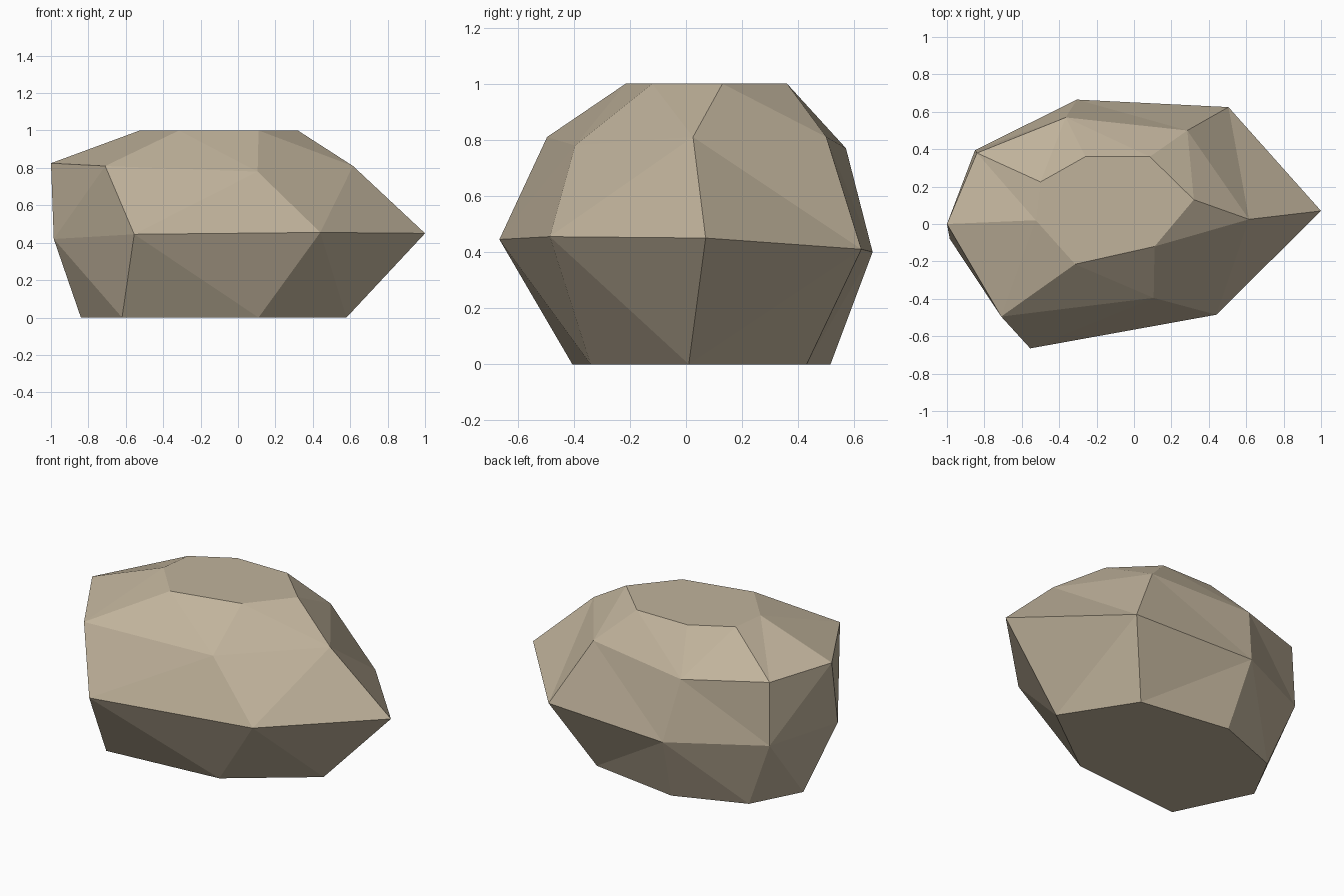
import bpy, bmesh

if "Cube" in bpy.data.objects:
    bpy.data.objects.remove(bpy.data.objects["Cube"])

# Four irregular seven-sided rings, from the ground up (counter-clockwise from +x)
base = [(.58, .01, 0), (.31, .43, 0), (-.26, .515, 0), (-.68, .355, 0),
        (-.84, .05, 0), (-.62, -.405, 0), (.11, -.34, 0)]
belly = [(1, .07, .45), (.505, .625, .41), (-.305, .665, .40), (-.85, .395, .42),
         (-.985, -.08, .42), (-.555, -.665, .445), (.44, -.485, .455)]
shoulder = [(.615, .025, .81), (.285, .50, .81), (-.365, .57, .77), (-.84, .38, .805),
            (-1, 0, .825), (-.71, -.495, .81), (.105, -.395, .78)]
crown = [(.32, .13, 1), (.085, .36, 1), (-.26, .36, 1), (-.50, .225, 1),
         (-.525, .02, 1), (-.315, -.215, 1), (.11, -.12, 1)]

bm = bmesh.new()
rings = [[bm.verts.new(p) for p in ring] for ring in (base, belly, shoulder, crown)]

# Facets between neighbouring rings, split along the shorter diagonal
sides = []
for low, high in zip(rings, rings[1:]):
    n = len(low)
    for i in range(n):
        j = (i + 1) % n
        sides.append(bm.faces.new((low[i], low[j], high[j], high[i])))
bmesh.ops.triangulate(bm, faces=sides, quad_method='SHORT_EDGE')

# Flat underside and flat top
bm.faces.new(rings[0][::-1])
bm.faces.new(rings[-1])
bmesh.ops.recalc_face_normals(bm, faces=bm.faces[:])

mesh = bpy.data.meshes.new("rock")
bm.to_mesh(mesh)
bm.free()

# Single sandy stone colour
stone = bpy.data.materials.new("sandy stone")
stone.diffuse_color = (.53, .45, .33, 1)
stone.use_nodes = True
stone.node_tree.nodes["Principled BSDF"].inputs["Base Color"].default_value = stone.diffuse_color
mesh.materials.append(stone)

rock = bpy.data.objects.new("rock", mesh)
bpy.context.collection.objects.link(rock)
